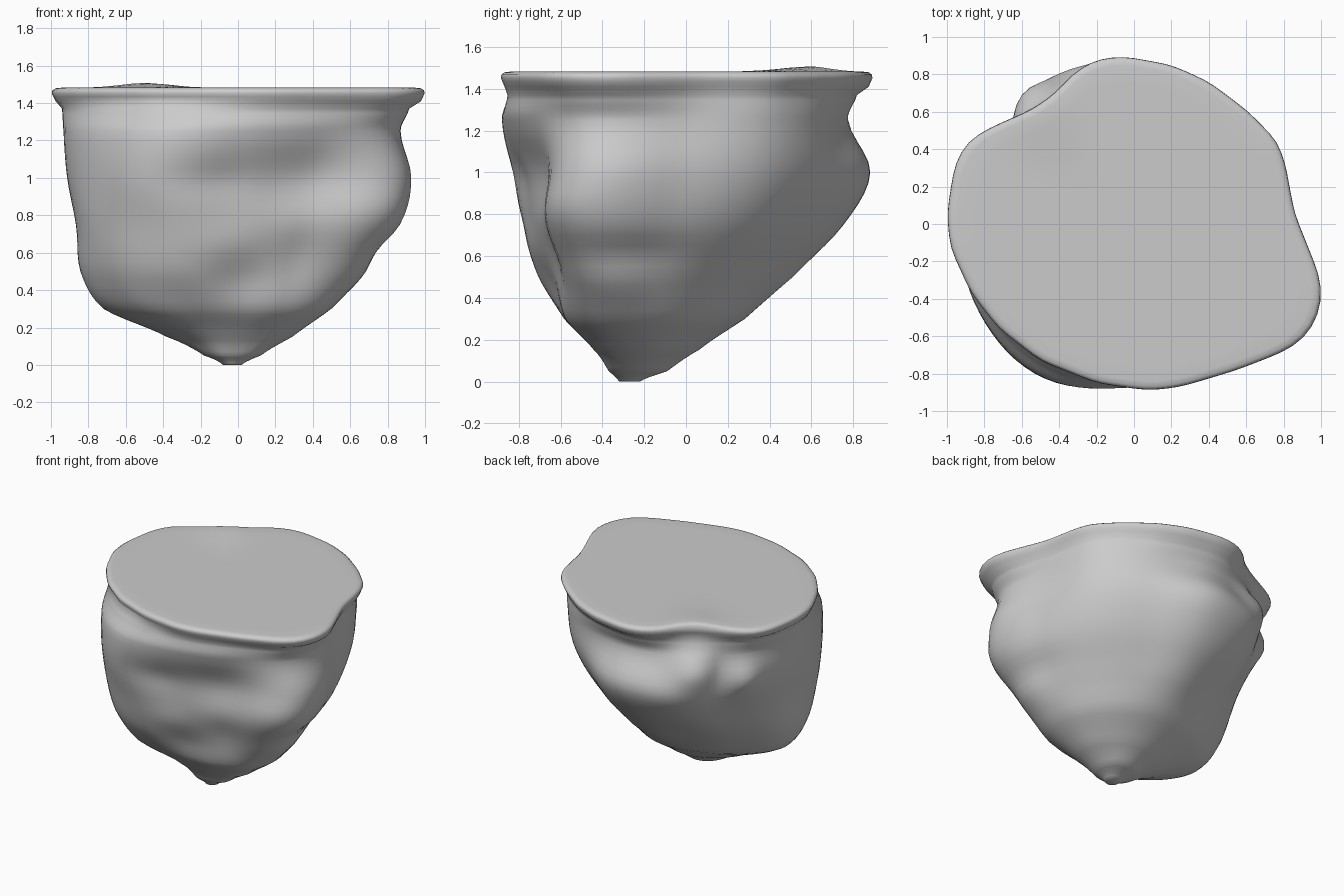
import bpy, bmesh, math

if "Cube" in bpy.data.objects:
    bpy.data.objects.remove(bpy.data.objects["Cube"])

N = 96

def catmull(a, b, c, d, t):
    return b + 0.5 * t * (c - a + t * (2*a - 5*b + 4*c - d + t * (3*(b - c) + d - a)))

# Rock sections: height, centre x, centre y, radii every 30 degrees from +x
LEVELS = [
    (0.00, -.03, -.27, [.05] * 12),
    (0.05, -.03, -.26, [.15, .16, .17, .17, .16, .15, .15, .13, .12, .11, .12, .14]),
    (0.15, -.02, -.22, [.31, .29, .28, .28, .29, .32, .36, .29, .24, .22, .24, .30]),
    (0.30, .00, -.18, [.49, .45, .44, .46, .49, .58, .72, .62, .46, .40, .44, .52]),
    (0.50, .00, -.12, [.63, .57, .56, .63, .62, .69, .84, .80, .67, .52, .57, .72]),
    (0.75, .00, -.05, [.79, .72, .70, .80, .81, .80, .86, .90, .82, .68, .73, .95]),
    (1.00, .00, .00, [.84, .80, .78, .88, .87, .87, .91, .95, .94, .78, .77, 1.02]),
    (1.25, .00, .00, [.82, .83, .79, .78, .79, .86, .93, .95, .95, .87, .87, .96]),
]

# Lumps and creases on the sides: angle, height, angular width, height width, amount
BUMPS = [(128, 1.17, 11, .13, .10), (142, 1.1, 6, .18, -.05), (152, 1.08, 9, .13, .07),
         (118, .95, 12, .12, .03), (75, 1.2, 14, .2, -.02), (150, .72, 14, .13, -.04),
         (-93, .62, 14, .13, .05), (-100, .98, 14, .1, -.03), (-62, .6, 10, .15, -.03),
         (-25, .45, 14, .1, .04), (-18, .62, 18, .07, -.03), (-42, .85, 12, .13, .03)]

# Outline of the flat top
RIM = [(.86, .05), (.83, .2), (.81, .32), (.76, .45), (.6, .61), (.4, .76), (.2, .85),
       (-.05, .895), (-.2, .88), (-.32, .81), (-.42, .70), (-.55, .61), (-.8, .5),
       (-.9, .43), (-.96, .31), (-1, .05), (-.98, -.13), (-.87, -.37), (-.72, -.56),
       (-.5, -.73), (-.2, -.85), (.08, -.89), (.25, -.87), (.55, -.78), (.83, -.67),
       (.94, -.58), (1, -.44), (1, -.3), (.92, -.1)]

def rim_radius(a):
    """Distance from the origin to the outline in direction a."""
    dx, dy = math.cos(a), math.sin(a)
    for (px, py), (qx, qy) in zip(RIM, RIM[1:] + RIM[:1]):
        ex, ey = qx - px, qy - py
        det = dx * ey - dy * ex
        if abs(det) > 1e-9:
            r = (px * ey - py * ex) / det
            s = (px * dy - py * dx) / det
            if -1e-6 <= s <= 1 + 1e-6 and r > 0:
                return r
    return 0.9

def section(level):
    """Sample one rock section smoothly at N angles."""
    z, cx, cy, r = level
    pts = []
    for k in range(N):
        f = k * 12 / N
        i = int(f)
        rad = catmull(r[i - 1], r[i], r[(i + 1) % 12], r[(i + 2) % 12], f - i)
        a = math.tau * k / N
        pts.append((cx + rad * math.cos(a), cy + rad * math.sin(a), z))
    return pts

def bump(x, y, z):
    ang = math.degrees(math.atan2(y, x))
    f = 1 + sum(amt * math.exp(-((ang - a) / wa)**2 - ((z - h) / wz)**2)
                for a, h, wa, wz, amt in BUMPS)
    return (x * f, y * f, z)

# Smoothed rim
rad = [rim_radius(math.tau * k / N) for k in range(N)]
rad = [(rad[k - 1] + 2 * rad[k] + rad[(k + 1) % N]) / 4 for k in range(N)]
rim = [(r * math.cos(math.tau * k / N), r * math.sin(math.tau * k / N))
       for k, r in enumerate(rad)]

# Rock body, interpolated between sections, then flared to the rim
keys = [section(l) for l in LEVELS]
keys.append([(p[0] * .45 + q[0] * .525, p[1] * .45 + q[1] * .525, 1.37)
             for p, q in zip(keys[-1], rim)])
STEPS = 5
rings = []
for i in range(len(keys) - 1):
    a, b, c, d = keys[max(i - 1, 0)], keys[i], keys[i + 1], keys[min(i + 2, len(keys) - 1)]
    for s in range(STEPS):
        t = s / STEPS
        ring = []
        for k in range(N):
            x, y = (catmull(a[k][j], b[k][j], c[k][j], d[k][j], t) for j in (0, 1))
            ring.append(bump(x, y, b[k][2] + (c[k][2] - b[k][2]) * t))
        rings.append(ring)
rings.append([bump(*p) for p in keys[-1]])

# Rim lip and nearly flat top, with a slight swell at the back left
def top_z(x, y, z):
    return z + .025 * math.exp(-((x + .5)**2 + (y - .6)**2) / .04)

for scale, z in [(.98, 1.41), (.992, 1.435), (1, 1.452), (.997, 1.468), (.98, 1.479),
                 (.95, 1.482), (.85, 1.482), (.7, 1.482), (.5, 1.482), (.25, 1.482)]:
    rings.append([(x * scale, y * scale, top_z(x * scale, y * scale, z) if z > 1.46 else z)
                  for x, y in rim])

bm = bmesh.new()
vr = [[bm.verts.new(p) for p in ring] for ring in rings]
for lo, hi in zip(vr, vr[1:]):
    for k in range(N):
        n = (k + 1) % N
        bm.faces.new((lo[k], lo[n], hi[n], hi[k]))
bm.faces.new(vr[0][::-1])
bm.faces.new(vr[-1])
bmesh.ops.recalc_face_normals(bm, faces=bm.faces)
mesh = bpy.data.meshes.new("floating_rock")
bm.to_mesh(mesh)
bm.free()
rock = bpy.data.objects.new("floating_rock", mesh)
bpy.context.collection.objects.link(rock)
for p in mesh.polygons:
    p.use_smooth = True
